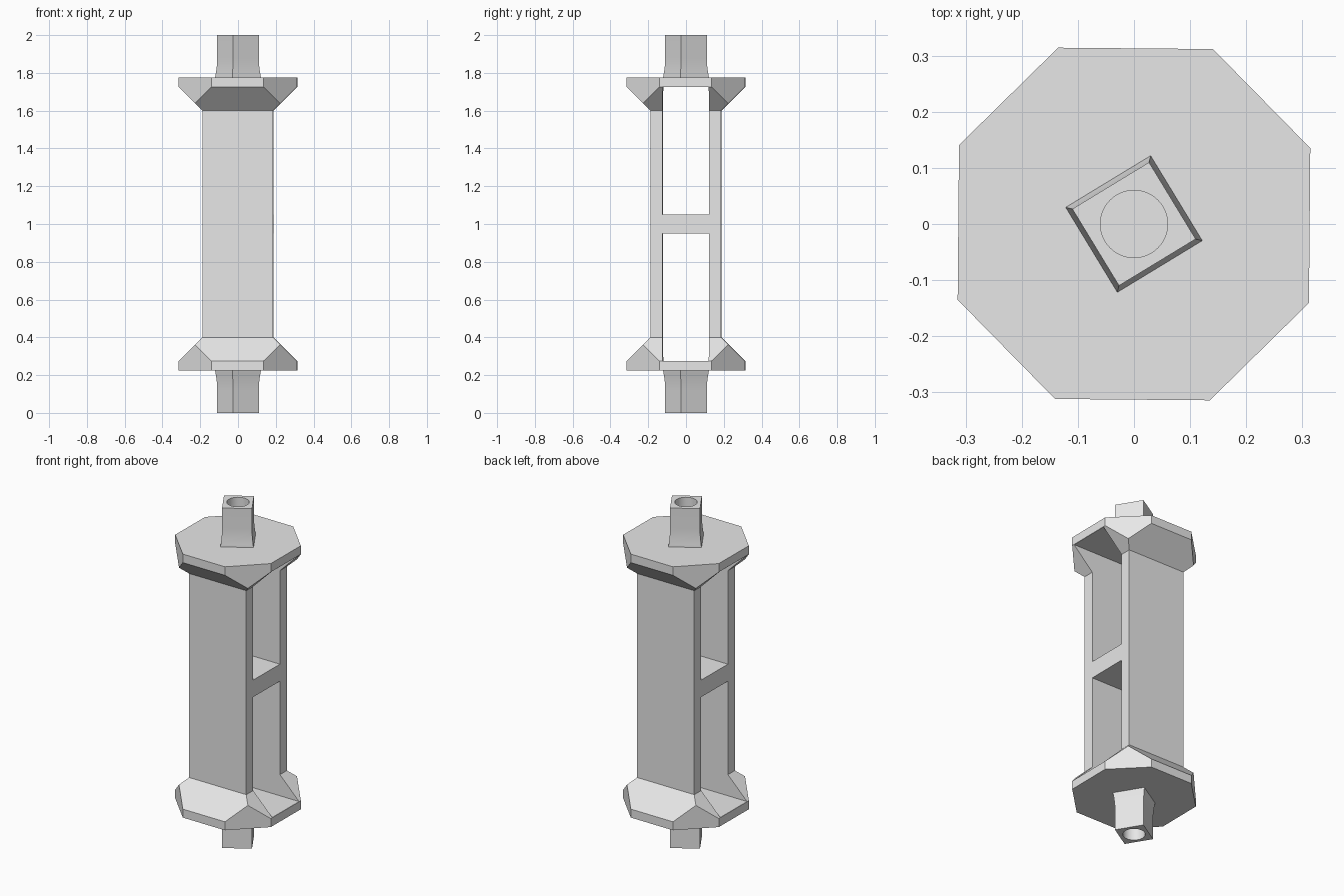
import bpy, bmesh, math
from mathutils import Matrix, Vector

cube = bpy.data.objects.get("Cube")
if cube:
    bpy.data.objects.remove(cube, do_unlink=True)

TURN = math.radians(-0.5)      # slight twist of the whole frame
PEG_TURN = math.radians(31.3)  # pegs sit askew on the flanges

grey = bpy.data.materials.new("plain_grey")
grey.use_nodes = True
grey.diffuse_color = (0.8, 0.8, 0.8, 1)
grey.node_tree.nodes["Principled BSDF"].inputs["Base Color"].default_value = (0.8, 0.8, 0.8, 1)


def square_loft(bm, rings):
    """Closed solid from (z, half_width) square sections."""
    loops = [[bm.verts.new((sx * h, sy * h, z))
              for sx, sy in ((-1, -1), (1, -1), (1, 1), (-1, 1))] for z, h in rings]
    for a, b in zip(loops, loops[1:]):
        for i in range(4):
            j = (i + 1) % 4
            bm.faces.new((a[i], a[j], b[j], b[i]))
    bm.faces.new(loops[0][::-1])
    bm.faces.new(loops[-1])


def finish(name, bm, turn=0.0):
    bmesh.ops.recalc_face_normals(bm, faces=bm.faces)
    bmesh.ops.rotate(bm, verts=bm.verts, matrix=Matrix.Rotation(turn, 3, 'Z'))
    mesh = bpy.data.meshes.new(name)
    bm.to_mesh(mesh)
    bm.free()
    mesh.materials.append(grey)
    obj = bpy.data.objects.new(name, mesh)
    bpy.context.collection.objects.link(obj)
    return obj


def select(obj):
    bpy.ops.object.select_all(action='DESELECT')
    obj.select_set(True)
    bpy.context.view_layer.objects.active = obj


def cut(obj, cutter):
    cutter.hide_render = True
    mod = obj.modifiers.new("cut", 'BOOLEAN')
    mod.operation = 'DIFFERENCE'
    mod.solver = 'EXACT'
    mod.object = cutter
    select(obj)
    bpy.ops.object.modifier_apply(modifier=mod.name)
    bpy.data.objects.remove(cutter, do_unlink=True)


# Frame: square column with a flared flange at each end
bm = bmesh.new()
lower = [(0.225, 0.313), (0.275, 0.313), (0.4, 0.187)]
square_loft(bm, lower + [(2 - z, h) for z, h in reversed(lower)])
# trim flange corners to an octagon
for sx in (-1, 1):
    for sy in (-1, 1):
        bmesh.ops.bisect_plane(bm, geom=bm.verts[:] + bm.edges[:] + bm.faces[:],
                               plane_co=Vector((sx, sy, 0)) * 0.2255,
                               plane_no=Vector((sx, sy, 0)).normalized(), clear_outer=True)
        bmesh.ops.holes_fill(bm, edges=[e for e in bm.edges if e.is_boundary], sides=0)
frame = finish("frame", bm, TURN)

# Windows through the sides, leaving a crossbar in the middle
for low, high in ((0.276, 0.95), (1.05, 1.724)):
    bm = bmesh.new()
    size = Matrix.Diagonal((1.0, 0.246, high - low, 1))
    bmesh.ops.create_cube(bm, size=1, matrix=Matrix.Translation((0, 0, (low + high) / 2)) @ size)
    cut(frame, finish("window_cutter", bm, TURN))

# Square end pegs with a flared root and a round socket
for name, up in (("top_peg", 1), ("bottom_peg", -1)):
    bm = bmesh.new()
    rings = [(0.765, 0.0886)]
    for i in range(9):
        t = i / 8
        rings.append((0.775 + 0.11 * t, 0.08 + 0.0086 * (1 - t) ** 2))
    rings.append((1.0, 0.08))
    square_loft(bm, [(1 + up * z, h) for z, h in rings])
    peg = finish(name, bm, PEG_TURN)
    bm = bmesh.new()
    bmesh.ops.create_cone(bm, cap_ends=True, segments=48, radius1=0.06, radius2=0.06, depth=0.3,
                          matrix=Matrix.Translation((0, 0, 1 + up)))
    cut(peg, finish("socket_cutter", bm))
    select(peg)
    bpy.ops.object.shade_smooth_by_angle(angle=math.radians(30))
